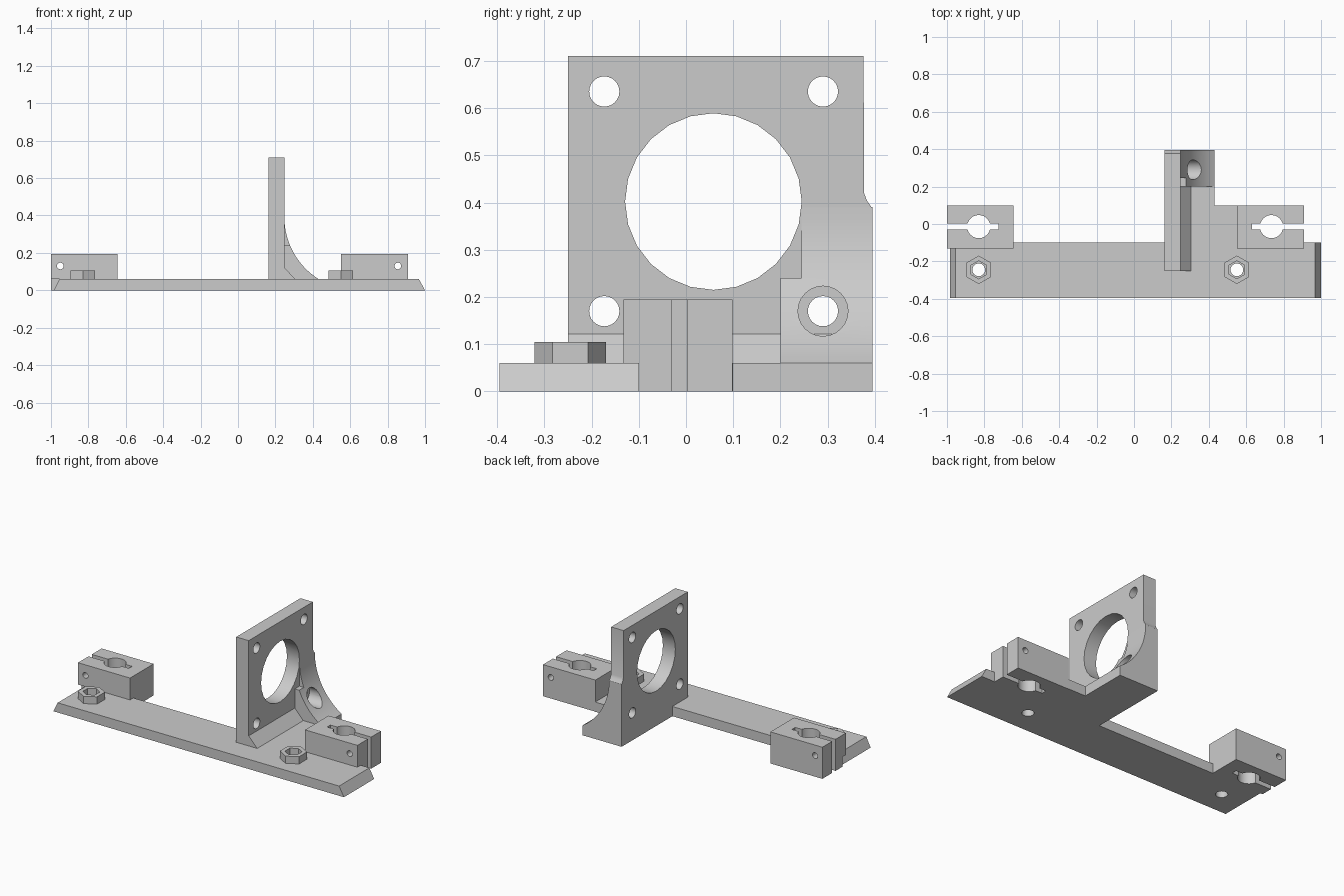
import bpy
import bmesh
from math import asin, cos, sin, tau, pi

default = bpy.data.objects.get("Cube")
if default:
    bpy.data.objects.remove(default, do_unlink=True)

GREY = (0.6, 0.6, 0.6, 1)
grey = bpy.data.materials.new("light grey plastic")
grey.use_nodes = True
grey.diffuse_color = GREY
grey.node_tree.nodes["Principled BSDF"].inputs["Base Color"].default_value = GREY


def prism(name, axis, points, low, high):
    """Extrude a 2D outline along x, y or z."""
    place = {"x": lambda a, b, d: (d, a, b),
             "y": lambda a, b, d: (a, d, b),
             "z": lambda a, b, d: (a, b, d)}[axis]
    bm = bmesh.new()
    face = bm.faces.new([bm.verts.new(place(a, b, low)) for a, b in points])
    extruded = bmesh.ops.extrude_face_region(bm, geom=[face])["geom"]
    offset = place(0, 0, high - low)
    bmesh.ops.translate(bm, vec=offset, verts=[g for g in extruded if isinstance(g, bmesh.types.BMVert)])
    bmesh.ops.recalc_face_normals(bm, faces=bm.faces)
    mesh = bpy.data.meshes.new(name)
    bm.to_mesh(mesh)
    bm.free()
    mesh.materials.append(grey)
    obj = bpy.data.objects.new(name, mesh)
    bpy.context.collection.objects.link(obj)
    return obj


def ring(a, b, radius, sides=24, turn=0.0):
    return [(a + radius * cos(tau * i / sides + turn), b + radius * sin(tau * i / sides + turn))
            for i in range(sides)]


def rect(a0, b0, a1, b1):
    return [(a0, b0), (a1, b0), (a1, b1), (a0, b1)]


def cut(obj, *cutters):
    """Subtract cutters, given as (axis, outline, low, high)."""
    for spec in cutters:
        tool = prism("cutter", *spec)
        mod = obj.modifiers.new("cut", "BOOLEAN")
        mod.operation = "DIFFERENCE"
        mod.solver = "EXACT"
        mod.object = tool
        bpy.context.view_layer.update()
        graph = bpy.context.evaluated_depsgraph_get()
        mesh = bpy.data.meshes.new_from_object(obj.evaluated_get(graph))
        obj.modifiers.clear()
        obj.data = mesh
        bpy.data.objects.remove(tool, do_unlink=True)


PLATE_TOP = 0.06
FACE_X = 0.248          # front face of the upright plate
BACK_X = 0.163
BOLTS = [-0.83, 0.55]
BOLT_Y = -0.245
parts = []

# Long base bar with slanted ends
bar = prism("base_bar", "y", [(-0.984, 0), (1, 0), (0.967, PLATE_TOP), (-0.955, PLATE_TOP)], -0.395, -0.10)
for x in BOLTS:
    cut(bar, ("z", ring(x, BOLT_Y, 0.034), -0.1, 0.2),
        ("z", ring(x, BOLT_Y, 0.048, 6, pi / 2), 0.045, 0.2))
parts.append(bar)

# Stepped foot under the upright plate
parts.append(prism("base_foot", "z", [(BACK_X, -0.10), (0.55, -0.10), (0.55, 0.10), (0.431, 0.10),
                                      (0.431, 0.395), (BACK_X, 0.395)], 0, PLATE_TOP))

# Hexagonal nut collars
for side, x in zip(("right", "left"), BOLTS):
    collar = prism(side + "_nut_collar", "z", ring(x, BOLT_Y, 0.076, 6, pi / 2), PLATE_TOP, 0.105)
    cut(collar, ("z", ring(x, BOLT_Y, 0.048, 6, pi / 2), 0, 0.2))
    parts.append(collar)

# Rod clamps: block, rod hole, slot open on the right or left end, and screw hole
for side, x0, x1, rod_x, slot, screw_x in (
        ("right", -1.0, -0.645, -0.83, (-1.1, -0.725), -0.95),
        ("left", 0.55, 0.908, 0.735, (0.63, 1.1), 0.855)):
    clamp = prism(side + "_rod_clamp", "x", [(-0.132, PLATE_TOP), (-0.10, PLATE_TOP), (-0.10, 0),
                                             (0.098, 0), (0.098, 0.195), (-0.132, 0.195)], x0, x1)
    cut(clamp, ("z", ring(rod_x, -0.014, 0.062), -0.1, 0.3),
        ("z", rect(slot[0], -0.03, slot[1], 0.002), -0.1, 0.3),
        ("y", ring(screw_x, 0.13, 0.018, 16), -0.3, 0.3))
    parts.append(clamp)

# Upright motor plate with a large opening and four bolt holes
opening = ("x", ring(0.058, 0.402, 0.187), 0, 0.6)
plate = prism("motor_plate", "x", [(-0.25, PLATE_TOP), (0.395, PLATE_TOP), (0.395, 0.387), (0.383, 0.404),
                                   (0.377, 0.42), (0.376, 0.71), (-0.25, 0.71)], BACK_X, FACE_X)
cut(plate, opening)
for y in (-0.173, 0.29):
    for z in (0.17, 0.635):
        cut(plate, ("x", ring(y, z, 0.032), 0, 0.6))
parts.append(plate)

# Concave gusset with a stepped inner side and a screw access bore
R, CZ = 0.389, 0.39
end = asin((CZ - PLATE_TOP) / R)
curve = [(FACE_X + R - R * cos(end * i / 16), CZ - R * sin(end * i / 16)) for i in range(17)]
gusset = prism("gusset", "y", curve + [(FACE_X, PLATE_TOP)], 0.20, 0.395)
cut(gusset, ("x", rect(0.1, 0.24, 0.245, 0.6), 0, 0.6),
    ("x", ring(0.29, 0.17, 0.053), 0, 0.6))
parts.append(gusset)

# Sloped fillet along the foot of the plate
parts.append(prism("foot_fillet", "y", [(FACE_X, PLATE_TOP), (0.306, PLATE_TOP), (FACE_X, 0.122)], -0.25, 0.39))

# Smooth round surfaces, keep hard edges
bpy.ops.object.select_all(action="DESELECT")
for obj in parts:
    obj.select_set(True)
bpy.context.view_layer.objects.active = parts[0]
bpy.ops.object.shade_smooth_by_angle(angle=0.52)
